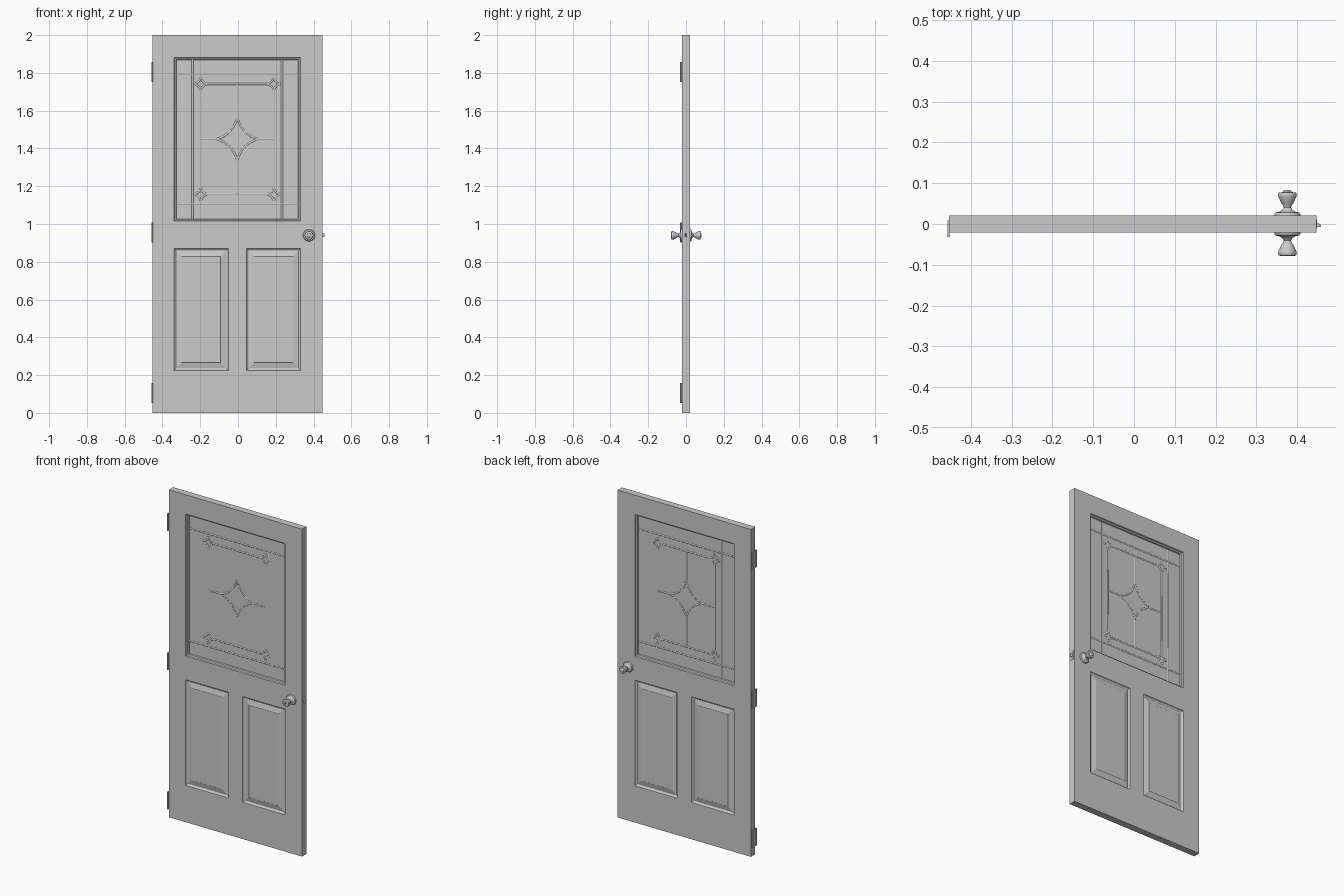
import bpy, bmesh, math
from mathutils import Matrix, Vector

if "Cube" in bpy.data.objects:
    bpy.data.objects.remove(bpy.data.objects["Cube"])


def finish(name, bm, smooth=None):
    bmesh.ops.remove_doubles(bm, verts=bm.verts, dist=1e-5)
    bmesh.ops.recalc_face_normals(bm, faces=bm.faces)
    me = bpy.data.meshes.new(name)
    bm.to_mesh(me)
    bm.free()
    ob = bpy.data.objects.new(name, me)
    bpy.context.collection.objects.link(ob)
    if smooth:
        bpy.ops.object.select_all(action='DESELECT')
        ob.select_set(True)
        bpy.context.view_layer.objects.active = ob
        bpy.ops.object.shade_smooth_by_angle(angle=math.radians(smooth))
    return ob


def add_box(bm, x, y, z):
    size = (x[1] - x[0], y[1] - y[0], z[1] - z[0])
    mid = ((x[0] + x[1]) / 2, (y[0] + y[1]) / 2, (z[0] + z[1]) / 2)
    bmesh.ops.create_cube(bm, size=1, matrix=Matrix.Translation(mid) @ Matrix.Diagonal((*size, 1)))


def quad(bm, pts):
    bm.faces.new([bm.verts.new(p) for p in pts])


def rect(x0, x1, z0, z1, inset, y):
    a, b, c, d = x0 + inset, x1 - inset, z0 + inset, z1 - inset
    return [(a, y, c), (b, y, c), (b, y, d), (a, y, d)]


def nested(bm, bounds, rings, cap):
    # stepped moulding made of nested rectangles
    for (i0, y0), (i1, y1) in zip(rings, rings[1:]):
        p, q = rect(*bounds, i0, y0), rect(*bounds, i1, y1)
        for k in range(4):
            j = (k + 1) % 4
            quad(bm, (p[k], p[j], q[j], q[k]))
    if cap:
        quad(bm, rect(*bounds, *rings[-1]))


# Door slab: stiles and rails with raised panels and window moulding
H = 0.021
XS = [-0.453, -0.339, -0.051, 0.045, 0.331, 0.447]
ZS = [0, 0.225, 0.87, 1.015, 1.882, 2.0]
HOLES = {(1, 1), (3, 1), (1, 3), (2, 3), (3, 3)}
WINDOW = (XS[1], XS[4], ZS[3], ZS[4])
panel_rings = [(0, H), (0.004, 0.014), (0.010, 0.011), (0.012, 0.011), (0.040, 0.018), (0.041, 0.019)]
window_rings = [(0, H), (0.003, 0.014), (0.010, 0.011), (0.013, 0.003)]
bm = bmesh.new()
for s in (-1, 1):
    for i in range(5):
        for j in range(5):
            if (i, j) not in HOLES:
                quad(bm, rect(XS[i], XS[i + 1], ZS[j], ZS[j + 1], 0, s * H))
    for i in (1, 3):
        nested(bm, (XS[i], XS[i + 1], ZS[1], ZS[2]), [(a, s * y) for a, y in panel_rings], True)
    nested(bm, WINDOW, [(a, s * y) for a, y in window_rings], False)
for i in range(5):
    for z in (ZS[0], ZS[-1]):
        a, b = XS[i], XS[i + 1]
        quad(bm, ((a, -H, z), (b, -H, z), (b, H, z), (a, H, z)))
    for x in (XS[0], XS[-1]):
        a, b = ZS[i], ZS[i + 1]
        quad(bm, ((x, -H, a), (x, H, a), (x, H, b), (x, -H, b)))
finish("door_slab", bm)

# Glass pane
bm = bmesh.new()
add_box(bm, (WINDOW[0] + 0.01, WINDOW[1] - 0.01), (-0.004, 0.004), (WINDOW[2] + 0.01, WINDOW[3] - 0.01))
finish("glass_pane", bm)

# Leaded strips: straight lines, corner stars and the central star
CX, CZ = -0.004, 1.449
curve = bpy.data.curves.new("leading", 'CURVE')
curve.dimensions = '3D'
curve.bevel_depth = 0.0065
curve.bevel_resolution = 1
curve.use_fill_caps = True


def lead(pts, closed=False):
    sp = curve.splines.new('POLY')
    sp.points.add(len(pts) - 1)
    for p, (x, z) in zip(sp.points, pts):
        p.co = (CX + x, 0, CZ + z, 1)
    sp.use_cyclic_u = closed


def star(cx, cz, rx, rz, n):
    # four-pointed star with sides curving inward
    tips = [Vector((rx, 0)), Vector((0, rz)), Vector((-rx, 0)), Vector((0, -rz))]
    for k in range(4):
        a, b = tips[k], tips[(k + 1) % 4]
        c = (a + b) * 0.22
        pts = []
        for i in range(n + 1):
            t = i / n
            p = a * (1 - t) ** 2 + c * 2 * t * (1 - t) + b * t * t
            pts.append((cx + p.x, cz + p.y))
        lead(pts)


IX, IZ, R = 0.193, 0.292, 0.034
for s in (-1, 1):
    lead([(s * 0.237, -0.425), (s * 0.237, 0.425)])
    lead([(-0.325, s * 0.344), (0.325, s * 0.344)])
    lead([(s * IX, -IZ + R), (s * IX, IZ - R)])
    lead([(-IX + R, s * IZ), (IX - R, s * IZ)])
    lead([(s * 0.11, 0), (s * IX, 0)])
    lead([(0, s * 0.113), (0, s * IZ)])
    for t in (-1, 1):
        star(s * IX, t * IZ, R, R, 6)
star(0, 0, 0.11, 0.113, 12)
ob = bpy.data.objects.new("window_leading", curve)
bpy.context.collection.objects.link(ob)
ob.select_set(True)
bpy.context.view_layer.objects.active = ob
bpy.ops.object.convert(target='MESH')

# Door knobs with rosettes, turned profiles (radius, distance from centre)
KX, KZ = 0.376, 0.94
base = [(0, 0.019), (0.032, 0.019), (0.032, 0.024), (0.029, 0.028), (0.020, 0.030), (0.013, 0.034),
        (0.009, 0.040), (0.010, 0.045), (0.015, 0.051), (0.018, 0.058), (0.022, 0.067),
        (0.023, 0.073), (0.021, 0.077)]
fronts = {-1: [(0.014, 0.079), (0.011, 0.079), (0.010, 0.077), (0, 0.077)],
          1: [(0.012, 0.078), (0.010, 0.081), (0.006, 0.083), (0, 0.083)]}


def lathe(bm, profile, s):
    vs = [bm.verts.new((KX + r, s * y, KZ)) for r, y in profile]
    es = [bm.edges.new(e) for e in zip(vs, vs[1:])]
    bmesh.ops.spin(bm, geom=vs + es, cent=(KX, 0, KZ), axis=(0, 1, 0),
                   angle=2 * math.pi, steps=32, use_duplicate=False)


for s, name in ((-1, "front_knob"), (1, "back_knob")):
    bm = bmesh.new()
    lathe(bm, base + fronts[s], s)
    finish(name, bm, 40)

# Keyhole slot in the front knob
bm = bmesh.new()
add_box(bm, (KX - 0.0015, KX + 0.0015), (-0.0785, -0.076), (KZ - 0.006, KZ + 0.006))
finish("key_slot", bm)

# Latch plate and bevelled bolt on the free edge
bm = bmesh.new()
add_box(bm, (0.446, 0.4485), (-0.011, 0.011), (KZ - 0.027, KZ + 0.027))
finish("latch_plate", bm)
bm = bmesh.new()
add_box(bm, (0.445, 0.458), (-0.007, 0.006), (KZ - 0.009, KZ + 0.009))
for v in bm.verts:
    if v.co.x > 0.45 and v.co.y > 0:
        v.co.y = -0.002
finish("latch_bolt", bm)

# Hinges: leaf plate plus knuckled barrel
for name, zc in (("lower", 0.105), ("middle", 0.955), ("upper", 1.805)):
    bm = bmesh.new()
    add_box(bm, (-0.457, -0.452), (-0.027, 0.008), (zc - 0.053, zc + 0.053))
    for k in range(5):
        m = Matrix.Translation((-0.4545, -0.028, zc + (k - 2) * 0.0212))
        bmesh.ops.create_cone(bm, cap_ends=True, segments=16, radius1=0.0042, radius2=0.0042,
                              depth=0.0206, matrix=m)
    finish(name + "_hinge", bm, 40)
